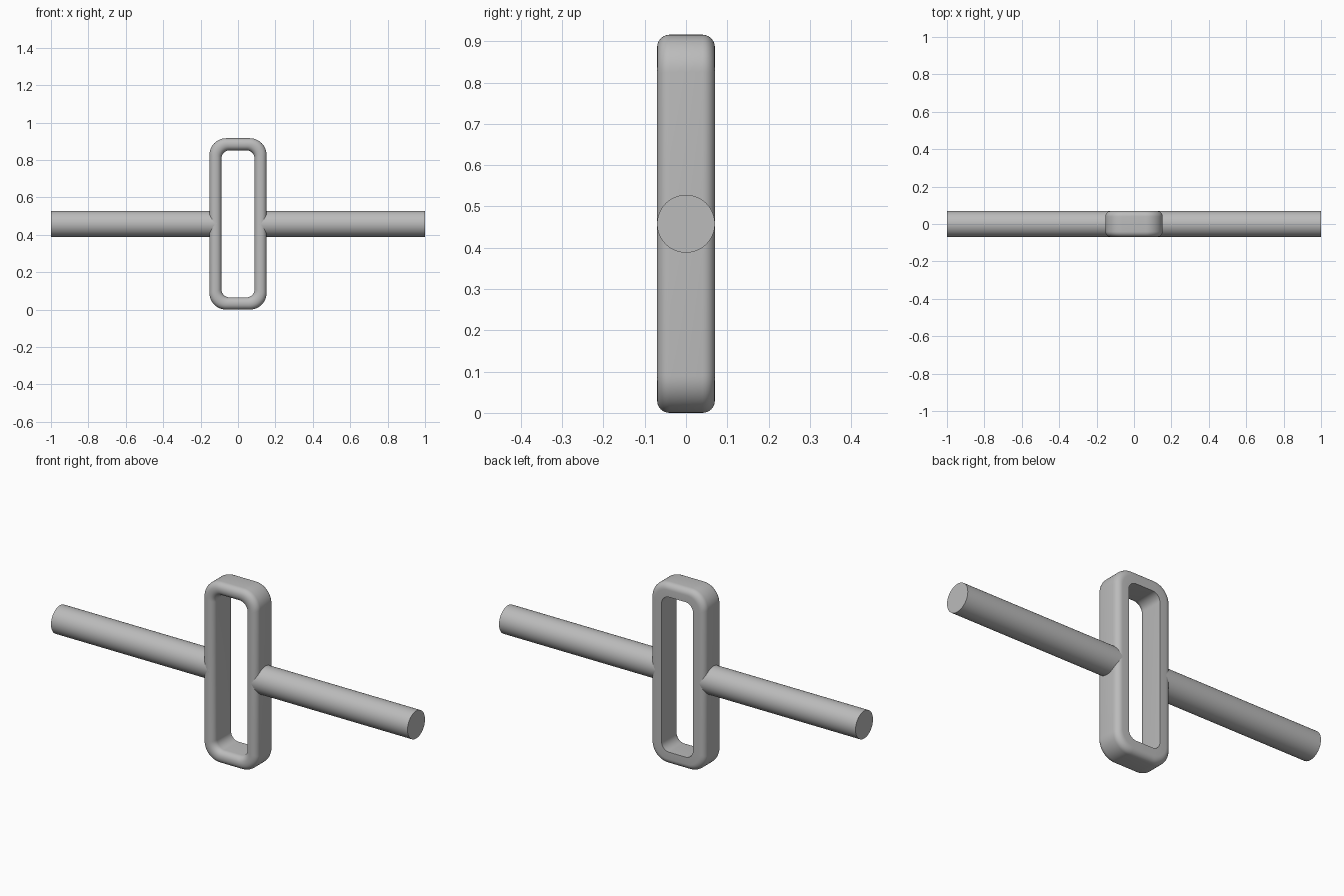
import bpy
import bmesh
from math import sin, cos, pi

cube = bpy.data.objects.get("Cube")
if cube:
    bpy.data.objects.remove(cube)

HALF_W, HALF_D, HALF_H = 0.153, 0.07, 0.458   # frame half sizes
WALL, FILLET = 0.065, 0.03
OUTER_R, INNER_R = 0.09, 0.042                # corner radii seen from the front
CORNER_STEPS, FILLET_STEPS = 12, 6

grey = bpy.data.materials.new("plain grey")
grey.use_nodes = True
colour = (0.5, 0.5, 0.5, 1)
grey.diffuse_color = colour
grey.node_tree.nodes["Principled BSDF"].inputs["Base Color"].default_value = colour


def finish(name, bm):
    bmesh.ops.recalc_face_normals(bm, faces=bm.faces)
    mesh = bpy.data.meshes.new(name)
    bm.to_mesh(mesh)
    bm.free()
    mesh.materials.append(grey)
    obj = bpy.data.objects.new(name, mesh)
    bpy.context.collection.objects.link(obj)
    bpy.ops.object.select_all(action='DESELECT')
    obj.select_set(True)
    bpy.context.view_layer.objects.active = obj
    bpy.ops.object.shade_smooth_by_angle(angle=pi / 6)
    return obj


def fillet(cx, cy, start):
    """Quarter circle of section points, turning clockwise from start."""
    turns = [start - pi / 2 * i / FILLET_STEPS for i in range(FILLET_STEPS + 1)]
    return [(cx + FILLET * cos(a), cy + FILLET * sin(a)) for a in turns]


def rounded_loop(bm, inset, y):
    """Rounded rectangle of vertices, inset from the frame's outline."""
    r = OUTER_R + (INNER_R - OUTER_R) * inset / WALL
    w, h = HALF_W - inset - r, HALF_H - inset - r
    verts = []
    for k, (sx, sz) in enumerate(((1, 1), (-1, 1), (-1, -1), (1, -1))):
        for i in range(CORNER_STEPS + 1):
            a = pi / 2 * (k + i / CORNER_STEPS)
            verts.append(bm.verts.new((sx * w + r * cos(a), y, HALF_H + sz * h + r * sin(a))))
    return verts


# Frame: wall section swept round; the back inner edge stays sharp
section = fillet(FILLET, HALF_D - FILLET, pi)
section.append((WALL, HALF_D))
section += fillet(WALL - FILLET, FILLET - HALF_D, 0)
section += fillet(FILLET, FILLET - HALF_D, -pi / 2)
bm = bmesh.new()
loops = [rounded_loop(bm, inset, y) for inset, y in section]
for a, b in zip(loops, loops[1:] + loops[:1]):
    for i in range(len(a)):
        j = (i + 1) % len(a)
        bm.faces.new((a[i], a[j], b[j], b[i]))
finish("frame", bm)

# Rods: one on each side, with their inner ends sunk into the frame wall
ROD_START, ROD_END = 0.115, 1.0
for name, side in (("left_rod", 1), ("right_rod", -1)):
    bm = bmesh.new()
    bmesh.ops.create_cone(bm, cap_ends=True, segments=64, radius1=HALF_D,
                          radius2=HALF_D, depth=ROD_END - ROD_START)
    for v in bm.verts:
        x, y, z = v.co
        v.co = (side * (z + (ROD_START + ROD_END) / 2), y, HALF_H + x)
    finish(name, bm)
